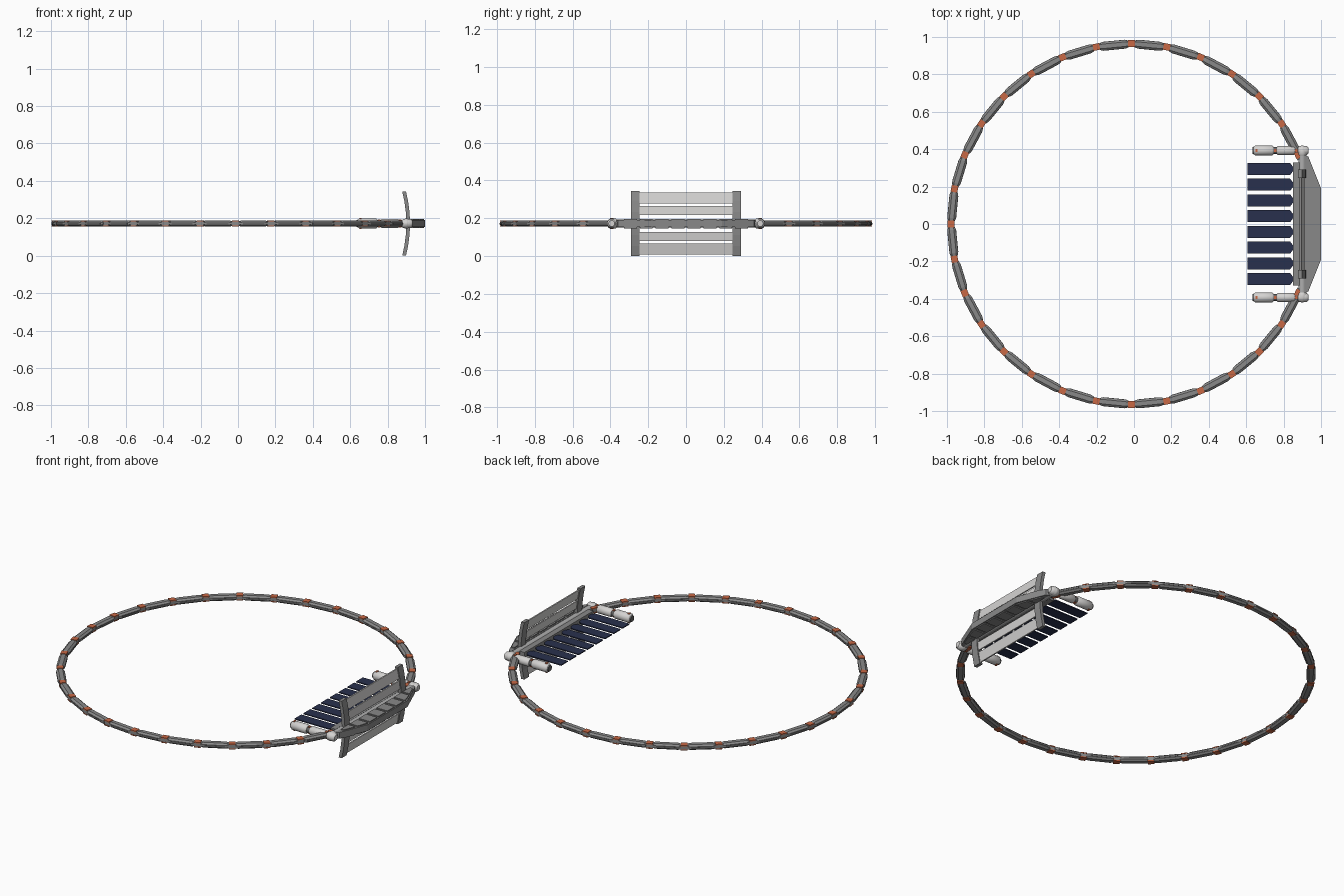
import bpy, bmesh, math
from mathutils import Vector, Matrix

if "Cube" in bpy.data.objects:
    bpy.data.objects.remove(bpy.data.objects["Cube"])

Z = 0.172            # mid height of the station
CX, R = -0.013, 0.965  # ring centre and radius


def mat(name, r, g, b):
    m = bpy.data.materials.new(name)
    m.diffuse_color = (r, g, b, 1)
    m.use_nodes = True
    m.node_tree.nodes["Principled BSDF"].inputs["Base Color"].default_value = m.diffuse_color
    return m


GREY = mat("hull grey", 0.25, 0.25, 0.25)
DARK = mat("dark grey", 0.13, 0.13, 0.13)
WHITE = mat("off white", 0.66, 0.65, 0.64)
LIGHT = mat("light grey", 0.42, 0.42, 0.42)
ORANGE = mat("orange", 0.58, 0.14, 0.06)
BLUE = mat("cell blue", 0.022, 0.03, 0.075)


def finish(name, bm, m, smooth=False):
    bmesh.ops.recalc_face_normals(bm, faces=bm.faces)
    me = bpy.data.meshes.new(name)
    bm.to_mesh(me)
    bm.free()
    me.materials.append(m)
    ob = bpy.data.objects.new(name, me)
    bpy.context.collection.objects.link(ob)
    if smooth:
        for p in me.polygons:
            p.use_smooth = len(p.vertices) <= 4
    return ob


def loft(bm, sections):
    """Skin a list of equal-length point loops and cap both ends."""
    rows = [[bm.verts.new(p) for p in s] for s in sections]
    n = len(rows[0])
    for a, b in zip(rows, rows[1:]):
        for i in range(n):
            j = (i + 1) % n
            bm.faces.new((a[i], a[j], b[j], b[i]))
    bm.faces.new(rows[0])
    bm.faces.new(rows[-1])


def box(bm, x0, x1, y0, y1, z0, z1):
    loft(bm, [[(x0, y0, z), (x1, y0, z), (x1, y1, z), (x0, y1, z)] for z in (z0, z1)])


def plate(bm, outline, z0, z1):
    loft(bm, [[(x, y, z) for x, y in outline] for z in (z0, z1)])


def lathe(bm, origin, axis, stations, n=16):
    """Round part: stations are (distance along axis, radius)."""
    q = Vector(axis).to_track_quat('Z', 'Y')
    loft(bm, [[Vector(origin) + q @ Vector((r * math.cos(2 * math.pi * i / n),
               r * math.sin(2 * math.pi * i / n), d)) for i in range(n)]
              for d, r in stations])


def placed(bm, start, m):
    bm.verts.ensure_lookup_table()
    bmesh.ops.transform(bm, matrix=m, verts=bm.verts[start:])


# --- ring of chamfered segments joined by small couplings ---
step = math.radians(11.25)
seg, cup, pads, strips = (bmesh.new() for _ in range(4))
profile = [(-.023, -.007), (-.012, -.016), (.012, -.016), (.023, -.007),
           (.023, .007), (.012, .016), (-.012, .016), (-.023, .007)]
for k in range(2, 31):
    a = k * step
    at = Matrix.Translation((CX, 0, Z)) @ Matrix.Rotation(a, 4, 'Z') @ Matrix.Translation((R, 0, 0))
    s = len(cup.verts)
    box(cup, -.016, .016, -.026, .026, -.010, .010)
    placed(cup, s, at)
    for side in (-1, 1):
        s = len(pads.verts)
        z = side * .013
        box(pads, -.018, .018, -.018, .018, z - .003, z + .003)
        placed(pads, s, at)
    if k < 30:
        mid = Matrix.Translation((CX, 0, Z)) @ Matrix.Rotation(a + step / 2, 4, 'Z') \
            @ Matrix.Translation((R * math.cos(step / 2), 0, 0))
        s = len(seg.verts)
        loft(seg, [[(x * f, y, z * f) for x, z in profile]
                   for y, f in ((-.077, .8), (-.062, 1), (.062, 1), (.077, .8))])
        placed(seg, s, mid)
        # dark grooves along both flanks
        for side in (-1, 1):
            s = len(strips.verts)
            x = side * .0225
            box(strips, x - .0015, x + .0015, -.058, .058, -.004, .004)
            placed(strips, s, mid)
finish("ring_segments", seg, GREY)
finish("ring_couplings", cup, GREY)
finish("ring_coupling_pads", pads, ORANGE)
finish("ring_side_grooves", strips, DARK)

# --- main cross tube with rounded ends ---
bm = bmesh.new()
lathe(bm, (.900, 0, Z), (0, 1, 0), [(-.37, .021), (.37, .021)])
finish("cross_tube", bm, LIGHT, True)
bm = bmesh.new()
for s in (-1, 1):
    lathe(bm, (.900, 0, Z), (0, s, 0),
          [(.365, .021), (.372, .026), (.395, .027), (.408, .023), (.417, .012), (.419, .004)])
finish("cross_tube_ends", bm, WHITE, True)

# --- docked cylinder modules pointing into the ring ---
mod, col, cap, tag = (bmesh.new() for _ in range(4))
for s in (-1, 1):
    o = (0, s * .393, Z)
    lathe(mod, o, (1, 0, 0), [(.642, .021), (.648, .027), (.738, .027), (.746, .021)])
    lathe(mod, o, (1, 0, 0), [(.764, .020), (.770, .025), (.853, .025), (.860, .020)])
    lathe(mod, o, (1, 0, 0), [(.878, .020), (.884, .025), (.922, .025), (.932, .016)])
    lathe(col, o, (1, 0, 0), [(.740, .019), (.885, .019)])
    lathe(cap, o, (1, 0, 0), [(.634, .018), (.645, .022)])
    for x in (.655, .755, .868):
        for z in (-1, 1):
            zc = Z + z * (.0265 if x < .7 else .019)
            box(tag, x - .006, x + .006, o[1] - .009, o[1] + .009, zc - .002, zc + .002)
finish("docked_modules", mod, WHITE, True)
finish("module_collars", col, DARK, True)
finish("module_end_caps", cap, DARK, True)
finish("module_markers", tag, ORANGE)

# --- solar blades on an inner spine ---
bm = bmesh.new()
for i in range(8):
    y = (i - 3.5) * .084
    plate(bm, [(.607, y - .032), (.835, y - .032), (.850, y - .012),
               (.850, y + .012), (.835, y + .032), (.607, y + .032)], Z - .003, Z + .003)
finish("solar_blades", bm, BLUE)
bm = bmesh.new()
box(bm, .850, .884, -.33, .33, Z - .014, Z + .014)
finish("blade_spine", bm, GREY)

# --- tapered outer keel with ribs ---
bm = bmesh.new()
plate(bm, [(.912, -.37), (.932, -.36), (1.0, -.19), (1.0, .19), (.932, .36), (.912, .37)],
      Z - .019, Z + .019)
finish("outer_keel", bm, GREY)
bm = bmesh.new()
for i in range(8):
    y0 = (i - 3.5) * .084 - .034
    y1 = y0 + .068
    edge = [min(.994, .994 - (abs(y) - .19) * .4) for y in (y0, y1)]
    plate(bm, [(.92, y0), (edge[0], y0), (edge[1], y1), (.92, y1)], Z - .025, Z + .025)
finish("keel_ribs", bm, GREY)

# --- radiator wings: bent posts and light slats, above and below ---
posts, slats = bmesh.new(), bmesh.new()


def wing_x(h):
    return .910 - .022 * (h / .172) ** 2


def upright(bm, y0, y1, heights, t, s):
    loft(bm, [[(wing_x(h) - t, y0, Z + s * h), (wing_x(h) + t, y0, Z + s * h),
               (wing_x(h) + t, y1, Z + s * h), (wing_x(h) - t, y1, Z + s * h)] for h in heights])


for s in (-1, 1):
    for side in (-1, 1):
        upright(posts, side * .245, side * .292, (0, .06, .12, .172), .010, s)
    upright(slats, -.25, .25, (.045, .093), .004, s)
    upright(slats, -.25, .25, (.105, .163), .004, s)
finish("radiator_posts", posts, GREY)
finish("radiator_slats", slats, WHITE)
